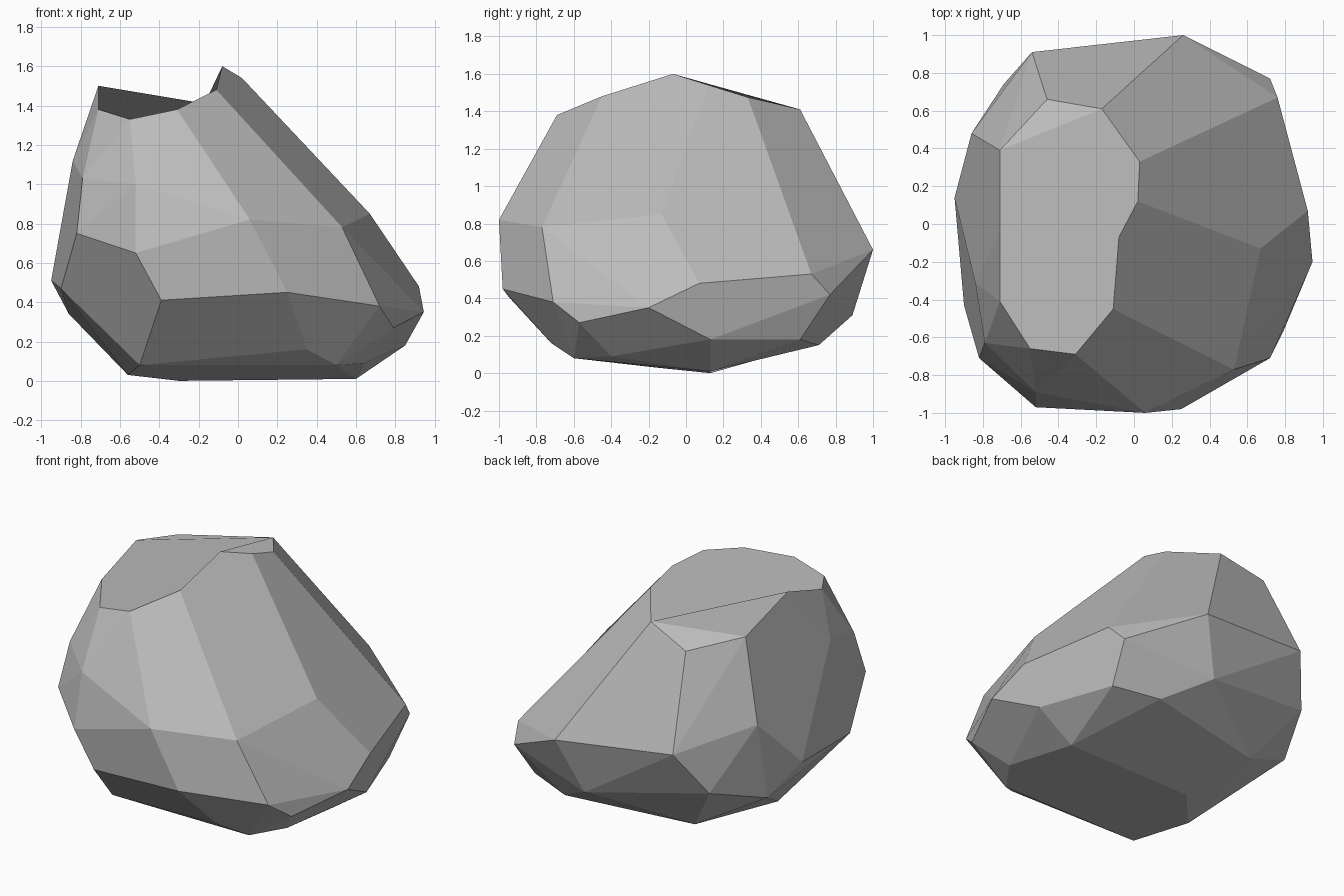
import bpy
import bmesh
from math import radians
from mathutils import Vector

default_cube = bpy.data.objects.get("Cube")
if default_cube:
    bpy.data.objects.remove(default_cube, do_unlink=True)

# Corner points of the boulder, ledge by ledge; the first rim corner is the low back one
crown_rim = [(-.17, .61, 1.41), (-.71, .39, 1.37), (-.71, -.05, 1.5), (-.71, -.41, 1.38),
             (-.55, -.66, 1.33), (-.31, -.69, 1.38), (-.11, -.45, 1.48),
             (-.08, -.07, 1.6), (.02, .12, 1.54), (.03, .33, 1.475)]
shoulder = [(-.46, .66, 1.31), (-.84, -.31, 1.12), (-.79, -.63, 1.03), (-.52, -.89, 1)]
waist = [(.06, -1, .82), (.53, -.77, .78), (.67, -.13, .85), (.26, 1, .66),
         (-.54, .91, .74), (-.86, .48, .86), (-.82, -.71, .75), (-.52, -.97, .65)]
belly = [(.25, -.98, .45), (.72, -.71, .38), (.79, -.57, .27), (.945, -.2, .35),
         (.92, .07, .48), (.76, .67, .53), (.72, .77, .42), (.12, .89, .31),
         (-.69, .74, .46), (-.86, .38, .34), (-.95, .14, .51), (-.9, -.43, .47),
         (-.39, -.95, .41)]
sole = [(.35, -.72, .16), (.5, -.6, .08), (.64, -.4, .09), (.85, .13, .18),
        (.68, .61, .18), (.39, .71, .15), (-.45, .55, .12), (-.3, .13, 0),
        (.6, .13, .01), (-.56, -.16, .03), (-.5, -.6, .08)]


def make_material(name, color):
    material = bpy.data.materials.new(name)
    material.use_nodes = True
    material.diffuse_color = color
    for node in material.node_tree.nodes:
        if node.type == 'BSDF_PRINCIPLED':
            node.inputs["Base Color"].default_value = color
    return material


# Wrap a faceted shell around the ledges
bm = bmesh.new()
rim = [bm.verts.new(p) for p in crown_rim]
for ledge in (shoulder, waist, belly, sole):
    for p in ledge:
        bm.verts.new(p)
bmesh.ops.convex_hull(bm, input=bm.verts[:])
loose = [v for v in bm.verts if not v.link_faces]
bmesh.ops.delete(bm, geom=loose, context='VERTS')
rim = [v for v in rim if v.is_valid]

# Sink the crown: replace its cap with a fan from the low back corner
cap = [f for f in bm.faces if all(v in rim for v in f.verts)]
bmesh.ops.delete(bm, geom=cap, context='FACES')
apex = rim[0]
crown = []
for edge in [e for e in bm.edges if e.is_boundary]:
    if apex not in edge.verts:
        crown.append(bm.faces.new((apex, *edge.verts)))
bmesh.ops.recalc_face_normals(bm, faces=bm.faces[:])
for face in bm.faces:
    face.smooth = face in crown

# Merge almost flat neighbours into broad chipped facets
side_edges = [e for e in bm.edges if not any(f in crown for f in e.link_faces)]
bmesh.ops.dissolve_limit(bm, angle_limit=radians(6), verts=[], edges=side_edges)

mesh = bpy.data.meshes.new("boulder")
bm.to_mesh(mesh)
bm.free()
mesh.materials.append(make_material("stone grey", (.5, .5, .5, 1)))

boulder = bpy.data.objects.new("boulder", mesh)
bpy.context.collection.objects.link(boulder)

# Shade every facet flat, and the whole crown as one facet
crown_normal = Vector()
for poly in mesh.polygons:
    if poly.use_smooth:
        crown_normal += poly.normal * poly.area
crown_normal.normalize()
normals = [None] * len(mesh.loops)
for poly in mesh.polygons:
    for loop in poly.loop_indices:
        normals[loop] = (crown_normal if poly.use_smooth else poly.normal).copy()
for poly in mesh.polygons:
    poly.use_smooth = True
mesh.normals_split_custom_set(normals)
